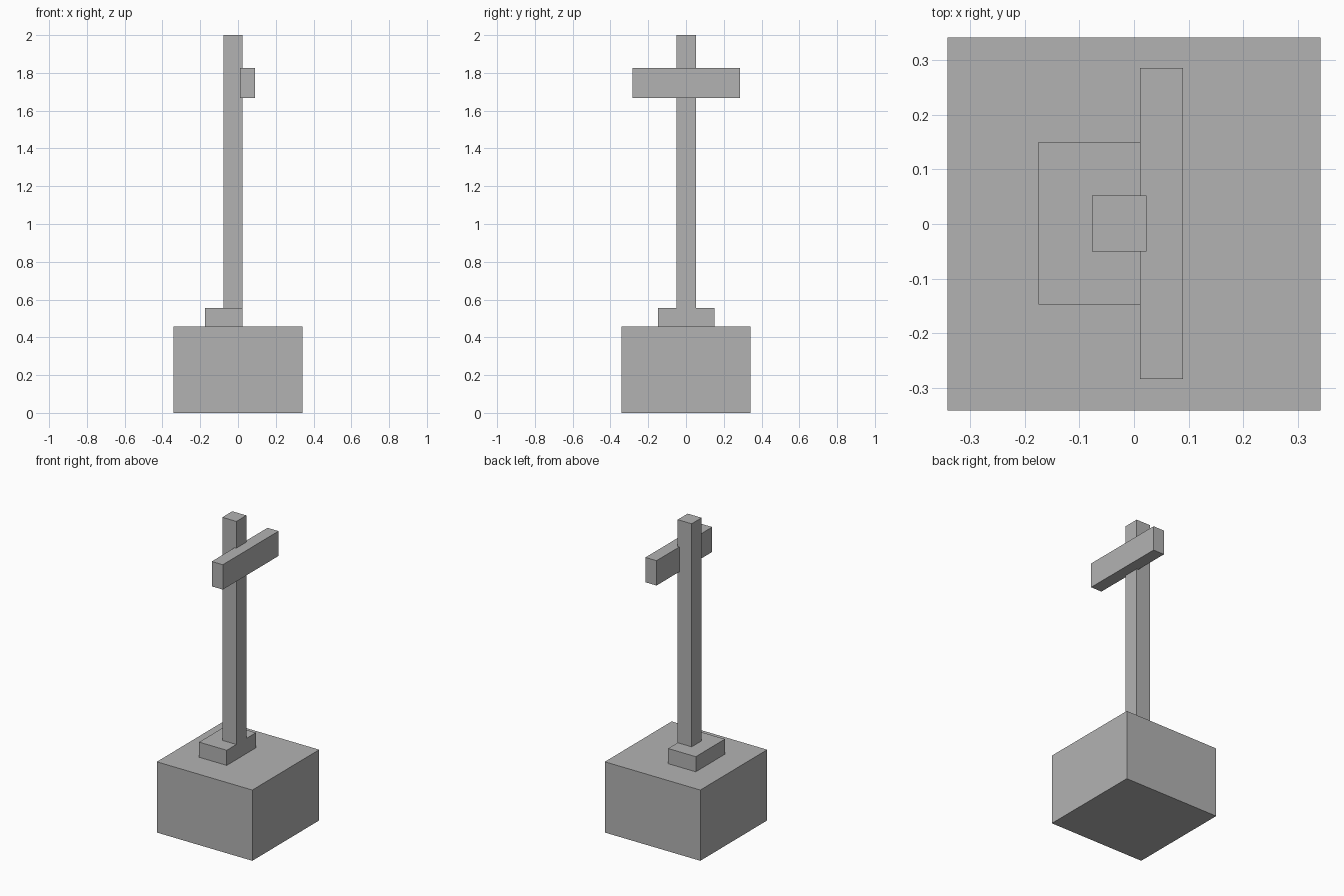
import bpy
from mathutils import Matrix, Vector
import bmesh

cube = bpy.data.objects.get("Cube")
if cube:
    bpy.data.objects.remove(cube, do_unlink=True)

# Single plain grey
grey = bpy.data.materials.new("grey")
grey.use_nodes = True
colour = (0.45, 0.45, 0.45, 1)
grey.diffuse_color = colour
grey.node_tree.nodes["Principled BSDF"].inputs["Base Color"].default_value = colour


def box(name, low, high):
    """Flat-faced box between two opposite corners."""
    low, high = Vector(low), Vector(high)
    bm = bmesh.new()
    bmesh.ops.create_cube(bm, size=1, matrix=Matrix.Diagonal((*(high - low), 1)))
    mesh = bpy.data.meshes.new(name)
    bm.to_mesh(mesh)
    bm.free()
    mesh.materials.append(grey)
    obj = bpy.data.objects.new(name, mesh)
    obj.location = (low + high) / 2
    bpy.context.collection.objects.link(obj)
    return obj


# Heavy block, with a foot plate whose +x side is flush with the post
box("base_block", (-0.342, -0.342, 0), (0.342, 0.342, 0.458))
box("foot_plate", (-0.175, -0.148, 0.458), (0.023, 0.15, 0.556))
box("post", (-0.077, -0.05, 0.556), (0.023, 0.052, 2))

# Crossbar let slightly into the +x face of the post
box("crossbar", (0.011, -0.284, 1.666), (0.09, 0.286, 1.827))
